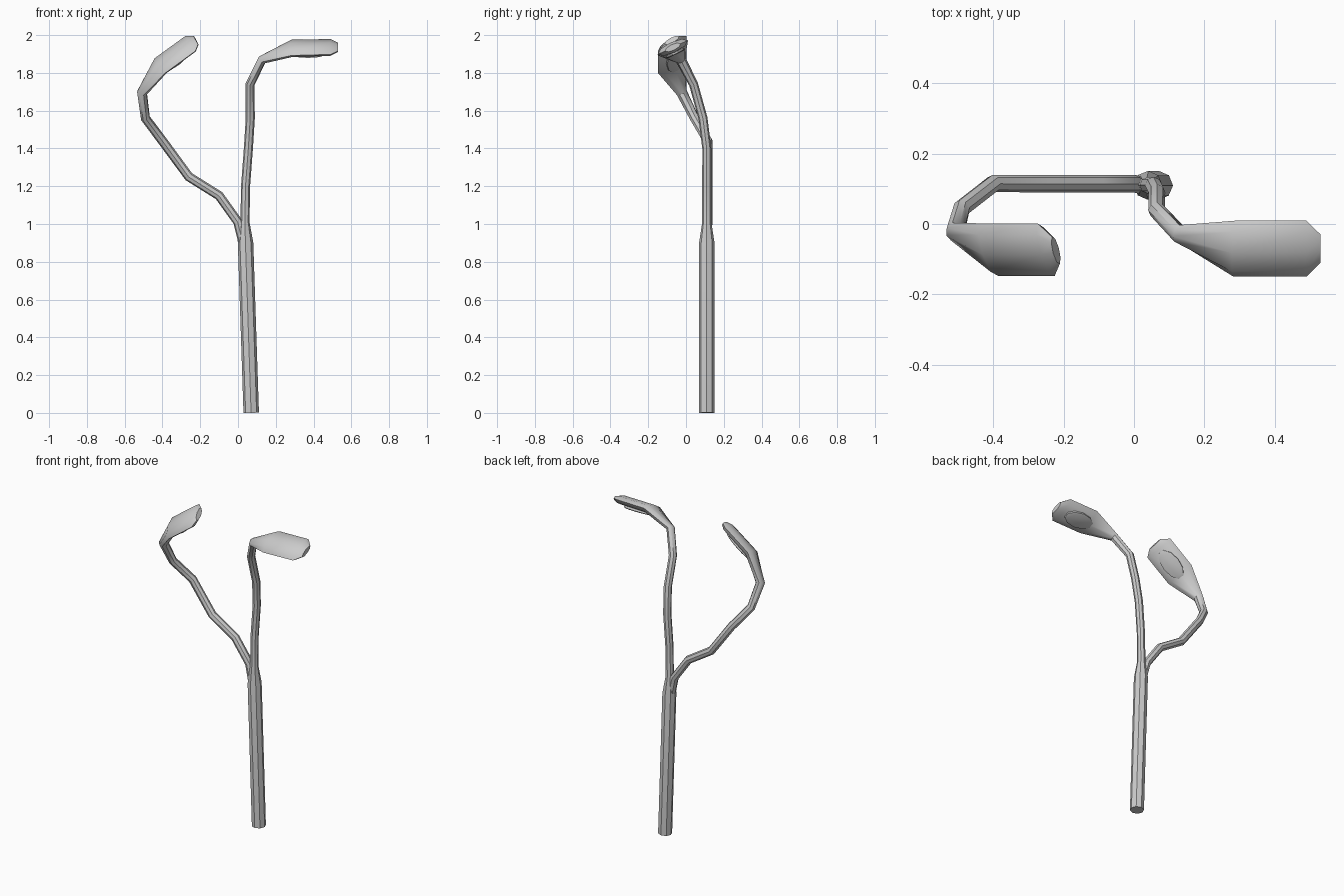
import bpy, bmesh, math
from mathutils import Vector

if "Cube" in bpy.data.objects:
    bpy.data.objects.remove(bpy.data.objects["Cube"])

SIDES = 8


def loft(name, rings, width_dir, sides=SIDES):
    """Skin of (centre, half width, half thickness) rings, framed from the last ring back."""
    pts = [Vector(r[0]) for r in rings]
    last = len(pts) - 1
    bm = bmesh.new()
    w = Vector(width_dir)
    loops = []
    for i in range(last, -1, -1):
        t = Vector()
        if i > 0:
            t += (pts[i] - pts[i - 1]).normalized()
        if i < last:
            t += (pts[i + 1] - pts[i]).normalized()
        t.normalize()
        w = (w - t * w.dot(t)).normalized()
        n = t.cross(w)
        hw, ht = rings[i][1:]
        loops.append([bm.verts.new(pts[i] + w * hw * math.cos(a) + n * ht * math.sin(a))
                      for a in (2 * math.pi * k / sides for k in range(sides))])
    for a, b in zip(loops, loops[1:]):
        for k in range(sides):
            j = (k + 1) % sides
            bm.faces.new((a[k], a[j], b[j], b[k]))
    bm.faces.new(loops[0])
    bm.faces.new(loops[-1])
    bmesh.ops.recalc_face_normals(bm, faces=bm.faces)
    mesh = bpy.data.meshes.new(name)
    bm.to_mesh(mesh)
    bm.free()
    obj = bpy.data.objects.new(name, mesh)
    bpy.context.collection.objects.link(obj)
    bpy.ops.object.select_all(action='DESELECT')
    obj.select_set(True)
    bpy.context.view_layer.objects.active = obj
    bpy.ops.object.shade_smooth_by_angle(angle=math.radians(40))
    return obj


def tube(points, r):
    return [(p, r, r) for p in points]


def lens(name, centre, axis, width_dir):
    """Flat oval lens under a lamp head."""
    c, w = Vector(centre), Vector(width_dir).normalized()
    n = Vector(axis).normalized().cross(w)
    loft(name, [(c - n * 0.015, 0.052, 0.1), (c - n * 0.034, 0.052, 0.1),
                (c - n * 0.038, 0.042, 0.085)], w, 10)


# Main pole running into the right lamp head
w_right = (0, 0.15, 0.07)
loft("main_pole_and_right_head",
     tube([(0.07, 0.11, 0), (0.04, 0.11, 0.9)], 0.041)
     + tube([(0.037, 0.11, 1.01), (0.04, 0.11, 1.2), (0.055, 0.11, 1.4),
             (0.065, 0.09, 1.56), (0.064, 0.04, 1.74)], 0.024)
     + [((0.128, -0.028, 1.87), 0.028, 0.024),
        ((0.285, -0.07, 1.93), 0.088, 0.03),
        ((0.49, -0.07, 1.935), 0.088, 0.028),
        ((0.53, -0.07, 1.935), 0.045, 0.016)], w_right)
lens("right_lens", (0.37, -0.07, 1.932), (1, 0, 0), w_right)

# Branching arm running into the left lamp head
w_left = (-0.055, 0.15, 0.075)
loft("left_arm_and_left_head",
     tube([(0.035, 0.11, 0.85), (0.02, 0.11, 0.93), (0.0, 0.115, 1.01), (-0.1, 0.115, 1.15),
           (-0.26, 0.115, 1.25), (-0.4, 0.115, 1.44), (-0.49, 0.045, 1.56)], 0.025)
     + [((-0.508, -0.022, 1.695), 0.03, 0.028),
        ((-0.41, -0.073, 1.838), 0.088, 0.03),
        ((-0.25, -0.073, 1.955), 0.088, 0.028),
        ((-0.222, -0.075, 1.973), 0.045, 0.016)], w_left)
lens("left_lens", (-0.345, -0.073, 1.888), (0.155, 0, 0.12), w_left)
